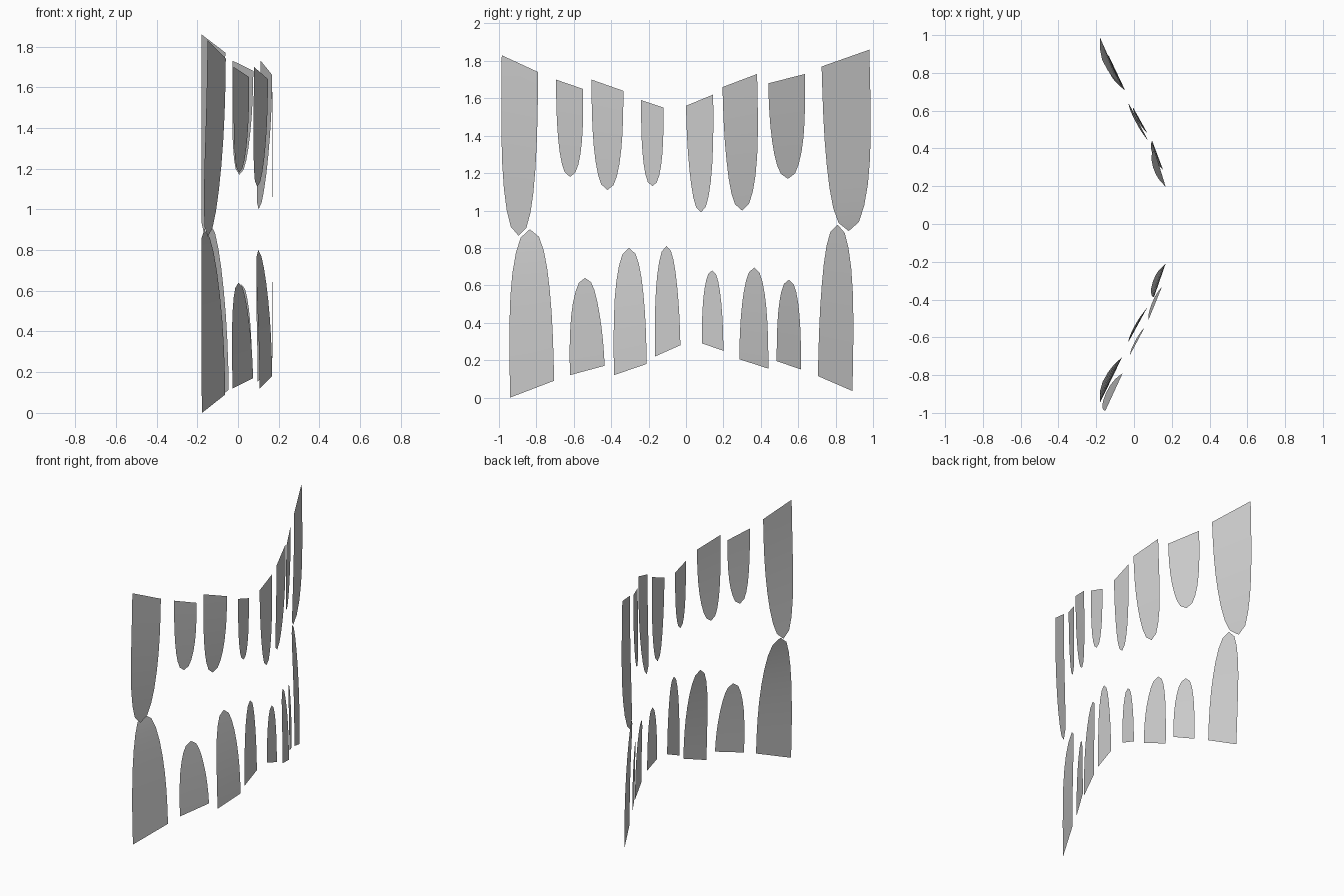
import bpy, bmesh

cube = bpy.data.objects.get("Cube")
if cube:
    bpy.data.objects.remove(cube)

enamel = bpy.data.materials.new("enamel_grey")
enamel.use_nodes = True
COLOR = (0.6, 0.6, 0.6, 1)
enamel.diffuse_color = COLOR
enamel.node_tree.nodes["Principled BSDF"].inputs["Base Color"].default_value = COLOR

# Jaw arch: distance from the arch centre, depth
ARCH = [(0, .172), (.24, .168), (.3, .147), (.42, .11), (.47, .078),
        (.515, .055), (.655, -.02), (.755, -.06), (1.015, -.18)]


def lerp(a, b, t):
    return a + (b - a) * t


def arch(r):
    for (r0, x0), (r1, x1) in zip(ARCH, ARCH[1:]):
        if r <= r1:
            break
    return lerp(x0, x1, (r - r0) / (r1 - r0))


STEPS = [0, .15, .3, .45, .6, .74, .86, .95]


def tooth(name, centre, scale, ya, za, yb, zb, yt, zt, bend, power):
    """Thin curved sheet with a straight root edge (a to b) and a rounded tip."""
    xa, xb = (arch(abs(y - centre) * scale) for y in (ya, yb))
    floor = max(min(xa, xb) - .025, -.18)

    def point(y, z, t):
        x = lerp(xa, xb, (y - ya) / (yb - ya)) - bend * t * t
        return bm.verts.new((max(x, floor), y, z))

    bm = bmesh.new()
    rows = []
    for t in STEPS:
        mid = lerp((ya + yb) / 2, yt, min(1, t * 1.5))
        half = (yb - ya) / 2 * (1 - t ** power) ** .45
        rows.append((point(mid - half, lerp(za, zt, t), t),
                     point(mid + half, lerp(zb, zt, t), t)))
    tip = point(yt, zt, 1)
    for (a, b), (c, d) in zip(rows, rows[1:]):
        bm.faces.new((a, b, d, c))
    bm.faces.new((*rows[-1], tip))
    # All sheets face outward
    bm.normal_update()
    for f in bm.faces:
        if f.normal.x < 0:
            f.normal_flip()
    mesh = bpy.data.meshes.new(name)
    bm.to_mesh(mesh)
    bm.free()
    mesh.materials.append(enamel)
    obj = bpy.data.objects.new(name, mesh)
    bpy.context.collection.objects.link(obj)
    for p in mesh.polygons:
        p.use_smooth = True


# Root corners (y, z), tip (y, z), backward bend, fullness
UPPER = [
    (-.985, 1.83, -.79, 1.74, -.895, .865, .04, 3.2),
    (-.695, 1.70, -.55, 1.65, -.62, 1.18, .012, 2.7),
    (-.505, 1.70, -.335, 1.64, -.42, 1.11, .018, 2.5),
    (-.24, 1.59, -.12, 1.55, -.18, 1.13, 0, 2.8),
    (.0, 1.56, .145, 1.62, .08, .99, 0, 2.2),
    (.195, 1.66, .38, 1.73, .3, 1.0, .035, 2.8),
    (.44, 1.68, .635, 1.73, .545, 1.17, .014, 2.5),
    (.725, 1.77, .98, 1.86, .87, .89, .04, 3.2)]
LOWER = [
    (-.94, .0, -.705, .09, -.835, .9, .04, 3),
    (-.62, .12, -.435, .17, -.54, .64, .014, 2),
    (-.385, .12, -.21, .18, -.305, .8, .035, 2.7),
    (-.165, .22, -.03, .28, -.105, .81, 0, 2.2),
    (.085, .29, .2, .25, .14, .68, 0, 2.2),
    (.285, .205, .44, .155, .365, .695, .025, 2.2),
    (.485, .195, .615, .15, .55, .63, .014, 2.7),
    (.705, .115, .89, .035, .81, .925, .04, 3)]

for i, spec in enumerate(UPPER):
    tooth(f"upper_tooth_{i + 1}", -.035, 1, *spec)
for i, spec in enumerate(LOWER):
    tooth(f"lower_tooth_{i + 1}", .02, 1.05, *spec)
